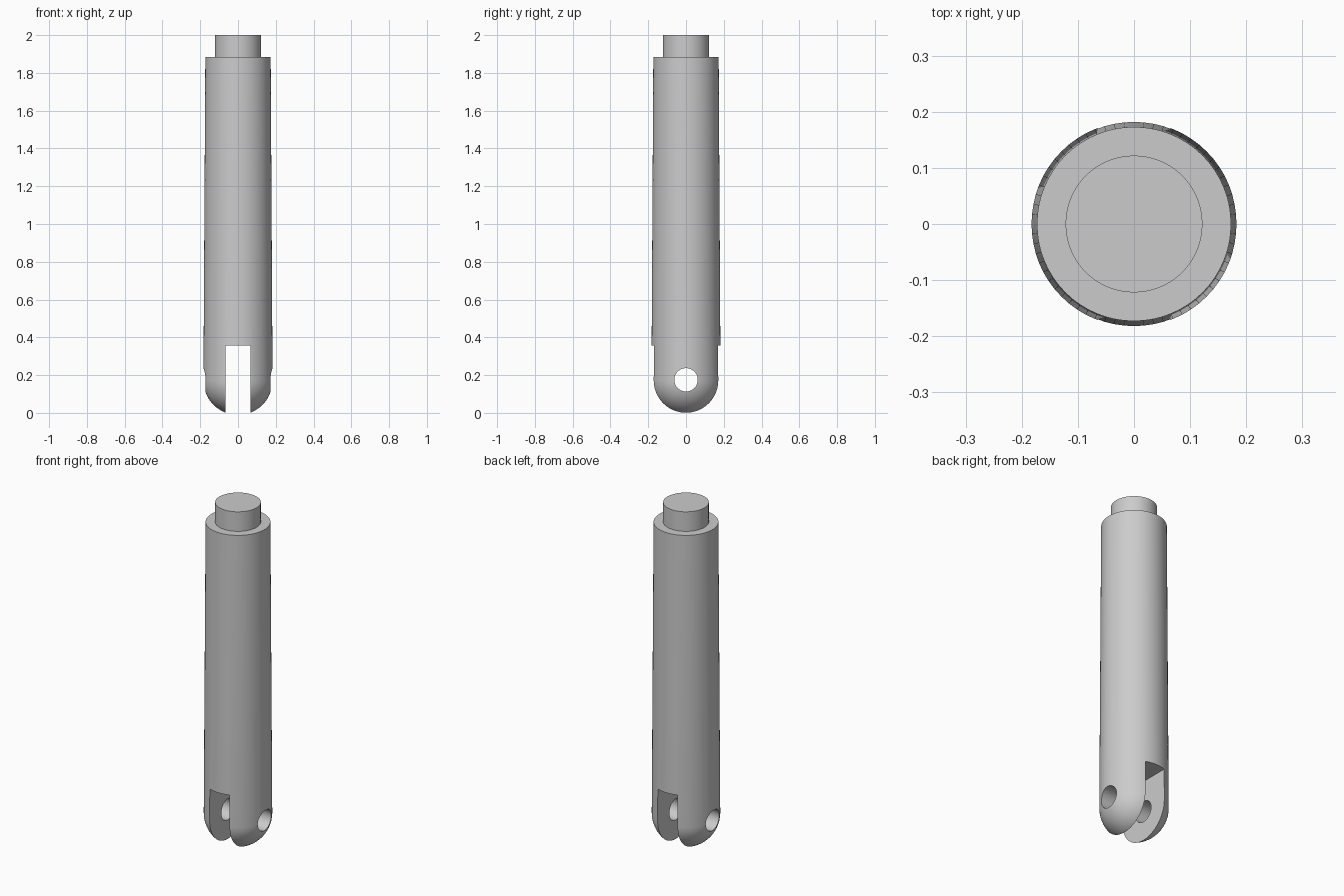
import bpy
import bmesh
from math import radians, sin, cos, pi

if "Cube" in bpy.data.objects:
    bpy.data.objects.remove(bpy.data.objects["Cube"], do_unlink=True)

SIDES = 64
R_TOP, R_LOW, R_STUB = 0.173, 0.183, 0.122
Z_BALL, Z_SHOULDER, Z_TOP = 0.172, 1.885, 2.0
SLOT_HALF, SLOT_TOP = 0.065, 0.358
HOLE_R, HOLE_Z = 0.062, 0.175

grey = bpy.data.materials.new("plain grey")
grey.use_nodes = True
colour = (0.6, 0.6, 0.6, 1)
grey.diffuse_color = colour
grey.node_tree.nodes["Principled BSDF"].inputs["Base Color"].default_value = colour

# Tapered shaft with a rounded lower end and a narrower stub on top
ball = [(R_LOW * sin(a), Z_BALL - R_LOW * cos(a))
        for a in (i * pi / 2 / 16 for i in range(17))]
profile = ball + [(R_TOP, Z_SHOULDER), (R_STUB, Z_SHOULDER),
                  (R_STUB, Z_TOP), (0, Z_TOP)]
bm = bmesh.new()
verts = [bm.verts.new((r, 0, z)) for r, z in profile]
edges = [bm.edges.new(pair) for pair in zip(verts, verts[1:])]
bmesh.ops.spin(bm, geom=verts + edges, axis=(0, 0, 1), cent=(0, 0, 0),
               angle=2 * pi, steps=SIDES, use_duplicate=False)
bmesh.ops.remove_doubles(bm, verts=bm.verts, dist=1e-4)
bmesh.ops.recalc_face_normals(bm, faces=bm.faces)
mesh = bpy.data.meshes.new("forked_rod")
bm.to_mesh(mesh)
bm.free()
mesh.materials.append(grey)
rod = bpy.data.objects.new("forked_rod", mesh)
bpy.context.collection.objects.link(rod)


def cut(cutter, name):
    """Subtract a helper solid from the rod, then discard it."""
    cutter.name = name
    cutter.hide_render = True
    cutter.data.materials.append(grey)
    mod = rod.modifiers.new(name, "BOOLEAN")
    mod.operation, mod.solver, mod.object = "DIFFERENCE", "EXACT", cutter
    bpy.ops.object.select_all(action="DESELECT")
    bpy.context.view_layer.objects.active = rod
    rod.select_set(True)
    bpy.ops.object.modifier_apply(modifier=name)
    bpy.data.objects.remove(cutter, do_unlink=True)


# Slot running front to back between the two prongs
bpy.ops.mesh.primitive_cube_add(size=1, location=(0, 0, SLOT_TOP - 0.25))
slot = bpy.context.object
slot.scale = (2 * SLOT_HALF, 1, 0.5)
bpy.context.view_layer.update()
cut(slot, "slot_cutter")

# Pin hole running through both prongs
bpy.ops.mesh.primitive_cylinder_add(vertices=48, radius=HOLE_R, depth=1,
                                    location=(0, 0, HOLE_Z),
                                    rotation=(0, pi / 2, 0))
cut(bpy.context.object, "pin_hole_cutter")

bpy.ops.object.select_all(action="DESELECT")
rod.select_set(True)
bpy.context.view_layer.objects.active = rod
bpy.ops.object.shade_smooth_by_angle(angle=radians(30))
